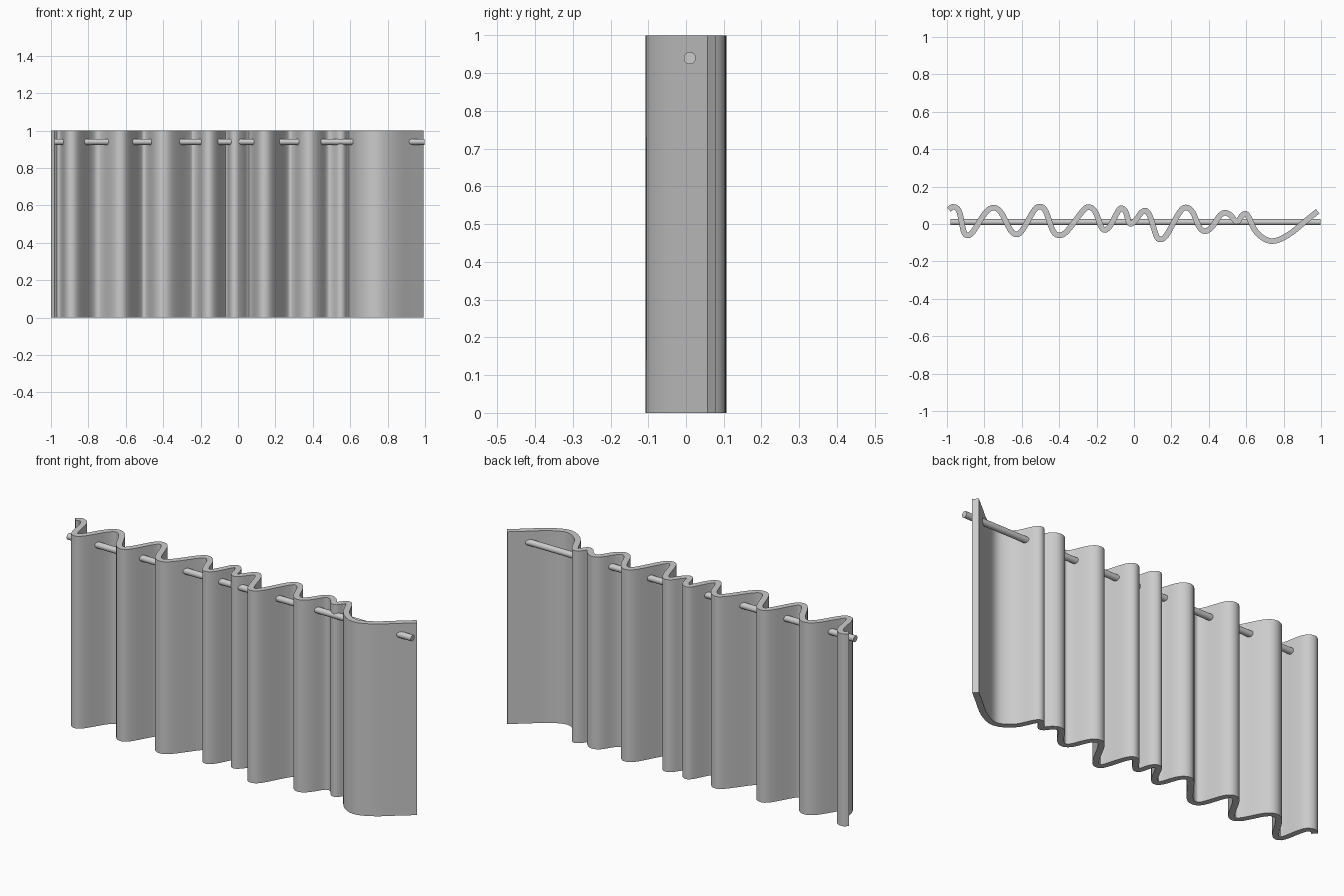
import bpy, bmesh, math
from mathutils import Vector

if "Cube" in bpy.data.objects:
    bpy.data.objects.remove(bpy.data.objects["Cube"])

# Curtain: wavy centre line seen from above
PATH = [(-.99, .077), (-.967, .092), (-.935, .068), (-.912, -.035), (-.893, -.06), (-.862, -.043),
        (-.795, .06), (-.75, .087), (-.71, .06), (-.66, -.033), (-.627, -.055), (-.595, -.03),
        (-.535, .072), (-.502, .093), (-.472, .068), (-.433, -.037), (-.397, -.06), (-.355, -.035),
        (-.272, .072), (-.237, .09), (-.205, .062), (-.178, -.01), (-.155, -.032), (-.125, -.005),
        (-.083, .072), (-.063, .083), (-.043, .062), (-.028, .01), (-.012, .002), (.012, .025),
        (.04, .062), (.065, .07), (.088, .035), (.118, -.06), (.14, -.082), (.175, -.058),
        (.245, .065), (.283, .088), (.315, .06), (.35, -.018), (.383, -.038), (.42, -.012),
        (.46, .046), (.49, .06), (.518, .045), (.541, .017), (.557, .016), (.574, .04),
        (.594, .055), (.613, .036), (.657, -.047), (.735, -.092), (.825, -.058), (.92, .018),
        (.982, .068)]
HEIGHT, THICK, STEPS = 1.0, 0.03, 4


def smooth_path(pts, steps):
    p = [Vector(a) for a in pts]
    p = [2 * p[0] - p[1]] + p + [2 * p[-1] - p[-2]]
    out = []
    for a, b, c, d in zip(p, p[1:], p[2:], p[3:]):
        for i in range(steps):
            t = i / steps
            out.append(0.5 * (2 * b + (c - a) * t + (2 * a - 5 * b + 4 * c - d) * t ** 2
                              + (3 * b - a - 3 * c + d) * t ** 3))
    return out + [p[-2]]


bm = bmesh.new()
line = smooth_path(PATH, STEPS)
low = [bm.verts.new((q.x, q.y, 0)) for q in line]
high = [bm.verts.new((q.x, q.y, HEIGHT)) for q in line]
for i in range(len(line) - 1):
    bm.faces.new((low[i], low[i + 1], high[i + 1], high[i]))
mesh = bpy.data.meshes.new("curtain")
bm.to_mesh(mesh)
bm.free()
curtain = bpy.data.objects.new("curtain", mesh)
bpy.context.collection.objects.link(curtain)
solid = curtain.modifiers.new("thickness", 'SOLIDIFY')
solid.thickness = THICK
solid.offset = 0
bpy.context.view_layer.objects.active = curtain
curtain.select_set(True)
bpy.ops.object.modifier_apply(modifier=solid.name)
bpy.ops.object.shade_smooth_by_angle(angle=math.radians(40))

# Rod threaded through the folds
bpy.ops.mesh.primitive_cylinder_add(vertices=24, radius=0.016, depth=1.98,
                                    location=(0.008, 0.01, 0.94),
                                    rotation=(0, math.pi / 2, 0))
bpy.context.object.name = "curtain_rod"
bpy.ops.object.shade_smooth_by_angle(angle=math.radians(40))
